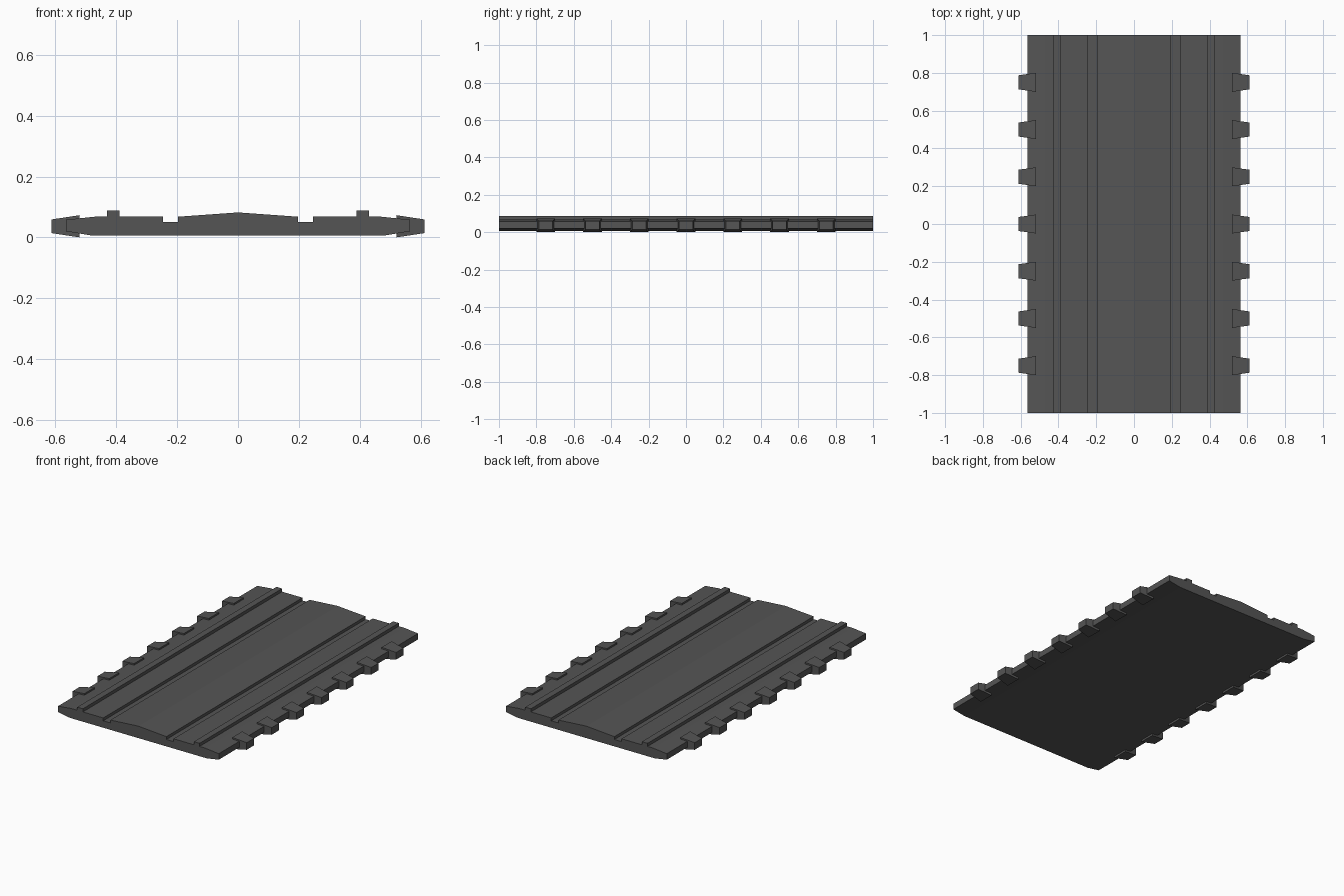
import bpy, bmesh

if "Cube" in bpy.data.objects:
    bpy.data.objects.remove(bpy.data.objects["Cube"])

rubber = bpy.data.materials.new("dark_rubber")
rubber.diffuse_color = (0.09, 0.09, 0.09, 1)
rubber.use_nodes = True
rubber.node_tree.nodes["Principled BSDF"].inputs["Base Color"].default_value = rubber.diffuse_color


def finish(bm, name):
    bmesh.ops.recalc_face_normals(bm, faces=bm.faces)
    mesh = bpy.data.meshes.new(name)
    bm.to_mesh(mesh)
    bm.free()
    mesh.materials.append(rubber)
    obj = bpy.data.objects.new(name, mesh)
    bpy.context.collection.objects.link(obj)
    return obj


# Slab: half cross-section (x, z) from bottom edge to crown, mirrored and extruded along y
half = [(0.48, 0.006), (0.565, 0.02), (0.565, 0.058), (0.47, 0.068),
        (0.43, 0.068), (0.43, 0.088), (0.39, 0.088), (0.39, 0.068),
        (0.247, 0.068), (0.247, 0.05), (0.197, 0.05), (0.197, 0.068)]
profile = half + [(0, 0.082)] + [(-x, z) for x, z in reversed(half)]
bm = bmesh.new()
face = bm.faces.new([bm.verts.new((x, -1, z)) for x, z in profile])
ext = bmesh.ops.extrude_face_region(bm, geom=[face])
new_verts = [v for v in ext["geom"] if isinstance(v, bmesh.types.BMVert)]
bmesh.ops.translate(bm, verts=new_verts, vec=(0, 2, 0))
finish(bm, "grooved_slab")


# Edge lug: a block tapering outward from the slab edge
def lug(name, side, y):
    bm = bmesh.new()
    bmesh.ops.create_cube(bm, size=1)
    for v in bm.verts:
        outer, top = v.co.x > 0, v.co.z > 0
        sy = 1 if v.co.y > 0 else -1
        if outer:
            v.co = (side * 0.612, y + sy * 0.037, 0.059 if top else 0.014)
        else:
            v.co = (side * 0.52, y + sy * 0.05, 0.073 if top else 0)
    finish(bm, name)


# Seven lugs on each long edge
for side, label in ((-1, "left"), (1, "right")):
    for i in range(7):
        lug(f"{label}_lug_{i + 1}", side, -0.75 + 0.25 * i)
